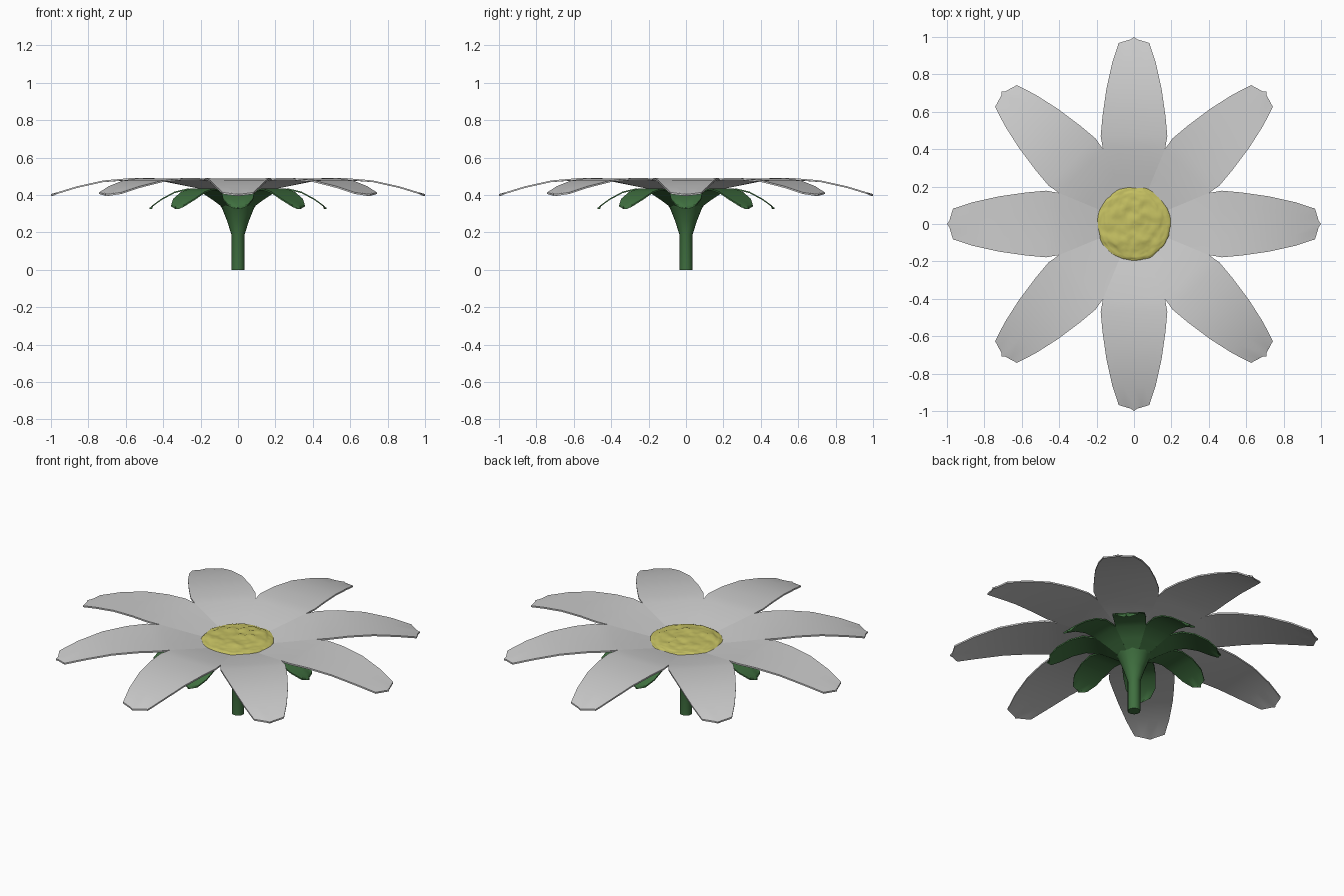
import bpy, bmesh, math
from mathutils import Vector, noise

if "Cube" in bpy.data.objects:
    bpy.data.objects.remove(bpy.data.objects["Cube"])


def material(name, color):
    m = bpy.data.materials.new(name)
    m.diffuse_color = (*color, 1)
    m.use_nodes = True
    m.node_tree.nodes["Principled BSDF"].inputs["Base Color"].default_value = m.diffuse_color
    return m


def add_object(name, bm, mat=None, angle=40):
    bmesh.ops.recalc_face_normals(bm, faces=bm.faces)
    me = bpy.data.meshes.new(name)
    bm.to_mesh(me)
    bm.free()
    ob = bpy.data.objects.new(name, me)
    bpy.context.collection.objects.link(ob)
    if mat:
        me.materials.append(mat)
    bpy.ops.object.select_all(action='DESELECT')
    ob.select_set(True)
    bpy.context.view_layer.objects.active = ob
    bpy.ops.object.shade_smooth_by_angle(angle=math.radians(angle))
    return ob


def blade(sections, thick):
    """Thin leaf along +x from (radius, half width, height at middle, edge lift)."""
    bm = bmesh.new()
    grids = []
    for drop in (0, thick):
        grids.append([[bm.verts.new((r - 0.012 * abs(s) * (i == len(sections) - 1), s * w,
                                     z + lift * s * s - drop))
                       for s in (-1, -0.5, 0, 0.5, 1)]
                      for i, (r, w, z, lift) in enumerate(sections)])
    n = len(sections)
    for g in grids:
        for i in range(n - 1):
            for j in range(4):
                bm.faces.new((g[i][j], g[i + 1][j], g[i + 1][j + 1], g[i][j + 1]))
    # rim joining top and bottom skins
    loop = ([(i, 0) for i in range(n)] + [(n - 1, j) for j in range(1, 5)]
            + [(i, 4) for i in range(n - 2, -1, -1)] + [(0, j) for j in range(3, 0, -1)])
    for a, b in zip(loop, loop[1:] + loop[:1]):
        bm.faces.new((grids[0][a[0]][a[1]], grids[0][b[0]][b[1]],
                      grids[1][b[0]][b[1]], grids[1][a[0]][a[1]]))
    return bm


def ring(name, sections, thick, mat=None):
    first = add_object(name, blade(sections, thick), mat)
    for k in range(1, 8):
        ob = first.copy()
        ob.rotation_euler.z = k * math.pi / 4
        bpy.context.collection.objects.link(ob)


green = material("leaf_green", (0.05, 0.16, 0.05))
yellow = material("pollen_yellow", (0.55, 0.52, 0.12))

# petals
ring("petal", [(0.12, 0.050, 0.425, 0), (0.25, 0.104, 0.452, 0), (0.40, 0.166, 0.482, 0.003),
               (0.47, 0.178, 0.487, 0.003), (0.58, 0.168, 0.488, 0.002), (0.72, 0.148, 0.478, 0),
               (0.86, 0.117, 0.447, 0), (0.968, 0.082, 0.414, 0), (1.0, 0.015, 0.405, 0)], 0.009)

# sepals
ring("sepal", [(0.085, 0.036, 0.345, 0), (0.14, 0.058, 0.385, 0), (0.20, 0.083, 0.425, 0),
               (0.27, 0.088, 0.435, 0), (0.34, 0.088, 0.418, 0), (0.41, 0.080, 0.380, 0),
               (0.455, 0.050, 0.347, 0), (0.472, 0.012, 0.332, 0)], 0.008, green)

# stem and flared cup
bm = bmesh.new()
profile = [(0, 0), (0.034, 0), (0.034, 0.185), (0.058, 0.26), (0.086, 0.33),
           (0.105, 0.36), (0.11, 0.40), (0, 0.40)]
vs = [bm.verts.new((r, 0, z)) for r, z in profile]
es = [bm.edges.new(p) for p in zip(vs, vs[1:])]
bmesh.ops.spin(bm, geom=vs + es, cent=(0, 0, 0), axis=(0, 0, 1),
               angle=2 * math.pi, steps=16)
bmesh.ops.remove_doubles(bm, verts=bm.verts, dist=0.0005)
add_object("stem", bm, green)

# lumpy flower centre
bm = bmesh.new()
bmesh.ops.create_icosphere(bm, subdivisions=5, radius=1)
for v in bm.verts:
    p = v.co.copy()
    lump = noise.noise(p * 3.5) + 0.5 * noise.noise(p * 8 + Vector((3, 1, 2)))
    side = 0.2 * (1 + 0.03 * lump)
    flat = math.copysign(abs(p.z) ** 0.6, p.z)
    v.co = (p.x * side, p.y * side, 0.43 + 0.026 * flat + 0.010 * lump * p.z)
add_object("flower_centre", bm, yellow, 60)
